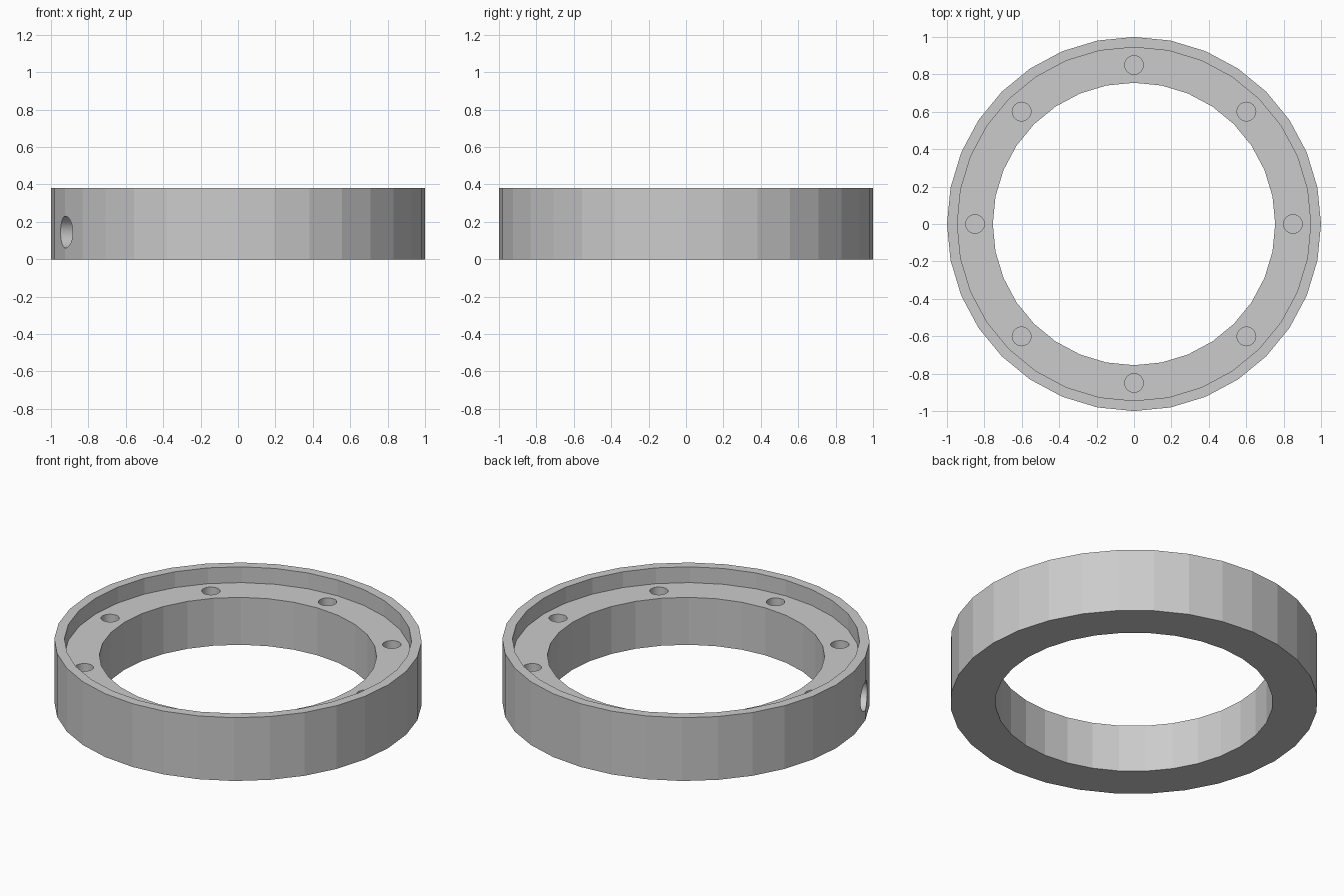
import bpy, bmesh, math
from mathutils import Matrix, Vector

if "Cube" in bpy.data.objects:
    bpy.data.objects.remove(bpy.data.objects["Cube"])

SIDES = 32
grey = bpy.data.materials.new("light grey")
grey.diffuse_color = (0.6, 0.6, 0.6, 1)
grey.use_nodes = True
grey.node_tree.nodes["Principled BSDF"].inputs["Base Color"].default_value = grey.diffuse_color


def make_object(name, bm):
    bmesh.ops.recalc_face_normals(bm, faces=bm.faces)
    mesh = bpy.data.meshes.new(name)
    bm.to_mesh(mesh)
    bm.free()
    mesh.materials.append(grey)
    obj = bpy.data.objects.new(name, mesh)
    bpy.context.collection.objects.link(obj)
    return obj


def add_hole(bm, start, end, radius):
    """Smooth-walled cylinder from start to end."""
    axis = end - start
    rot = axis.to_track_quat('Z', 'Y').to_matrix().to_4x4()
    mat = Matrix.Translation((start + end) / 2) @ rot
    geom = bmesh.ops.create_cone(bm, cap_ends=True, segments=SIDES, radius1=radius,
                                 radius2=radius, depth=axis.length, matrix=mat)
    for face in {f for v in geom["verts"] for f in v.link_faces}:
        face.smooth = len(face.verts) == 4


# Ring with a raised outer lip, revolved from its cross-section (radius, z)
profile = [(0.755, 0), (1, 0), (1, 0.38), (0.945, 0.38), (0.945, 0.285), (0.755, 0.285)]
bm = bmesh.new()
rows = []
for i in range(SIDES):
    a = math.tau * i / SIDES
    rows.append([bm.verts.new((r * math.cos(a), r * math.sin(a), z)) for r, z in profile])
for i in range(SIDES):
    a, b = rows[i], rows[(i + 1) % SIDES]
    for j in range(len(profile)):
        k = (j + 1) % len(profile)
        bm.faces.new((a[j], b[j], b[k], a[k]))
ring = make_object("flanged_ring", bm)

# Eight blind screw holes in the ledge and one blind radial hole in the side
bm = bmesh.new()
for i in range(8):
    a = math.tau * i / 8
    x, y = 0.85 * math.cos(a), 0.85 * math.sin(a)
    add_hole(bm, Vector((x, y, 0.09)), Vector((x, y, 0.34)), 0.05)
a = math.radians(202.5)
out = Vector((math.cos(a), math.sin(a), 0))
up = Vector((0, 0, 0.145))
add_hole(bm, out * 0.84 + up, out * 1.1 + up, 0.085)
cutter = make_object("hole_cutter", bm)
cutter.hide_render = True

mod = ring.modifiers.new("holes", 'BOOLEAN')
mod.operation = 'DIFFERENCE'
mod.solver = 'EXACT'
mod.object = cutter
bpy.context.view_layer.objects.active = ring
bpy.ops.object.modifier_apply(modifier=mod.name)
bpy.data.objects.remove(cutter)
